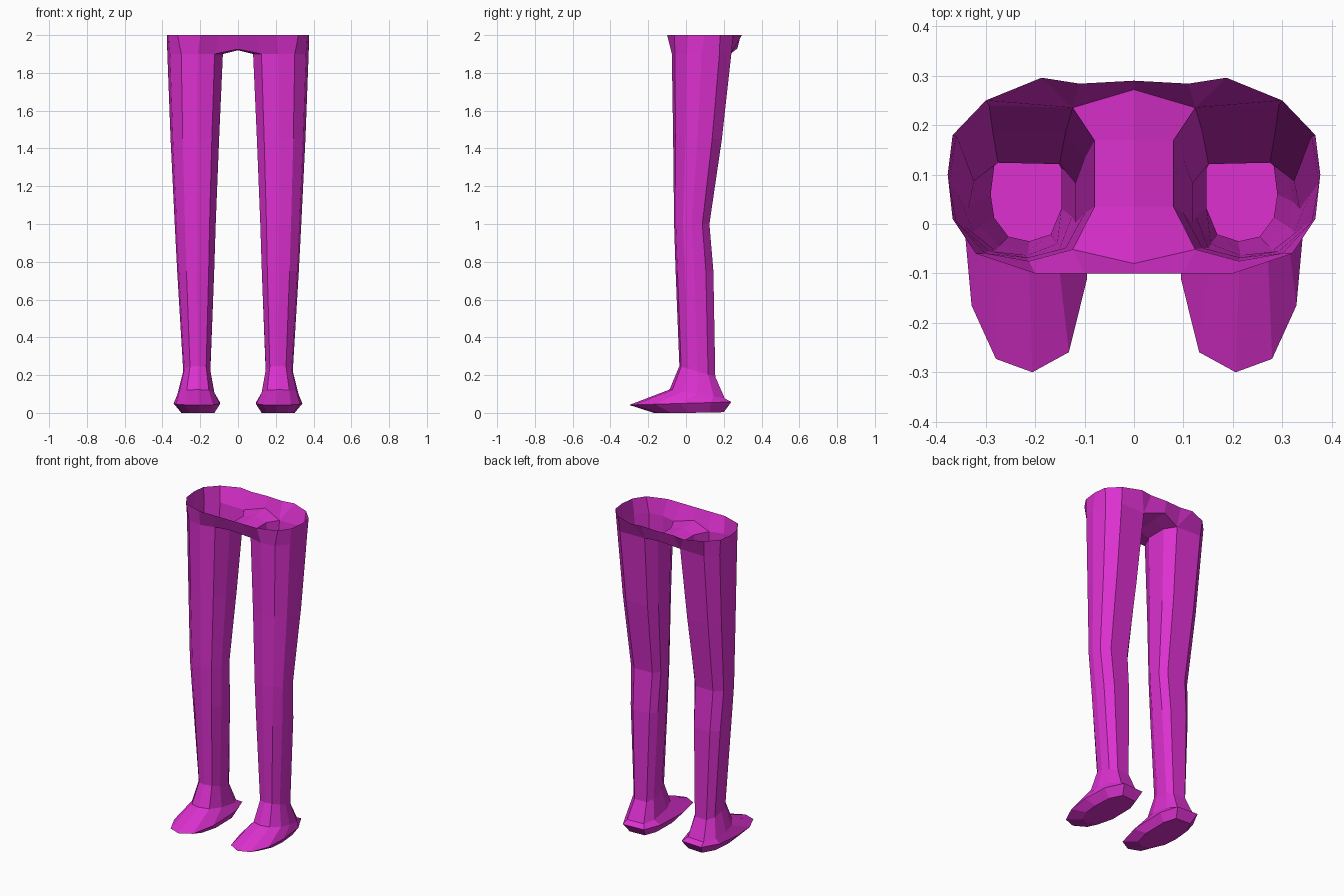
import bpy, bmesh

if "Cube" in bpy.data.objects:
    bpy.data.objects.remove(bpy.data.objects["Cube"])

# one flat colour
mat = bpy.data.materials.new("magenta")
mat.diffuse_color = (0.72, 0.03, 0.63, 1)
mat.use_nodes = True
mat.node_tree.nodes["Principled BSDF"].inputs["Base Color"].default_value = mat.diffuse_color

# unit cross-section of a leg: starts inner-back, runs round the outside to inner-front
PROFILE = [(-1, .55), (-.7, .97), (.45, 1), (.9, .6), (1, 0),
           (.9, -.5), (.5, -.9), (-.1, -1), (-.7, -.85), (-1, -.3)]

# leg sections: z, slope along y, x range, y range
SECTIONS = [
    (1.90, 0, .08, .374, -.075, .24),
    (1.45, 0, .10, .357, -.068, .19),
    (1.00, 0, .118, .335, -.063, .124),
    (0.75, 0, .126, .322, -.055, .145),
    (0.22, -.3, .147, .290, -.035, .155),
    (0.10, -.16, .125, .320, -.087, .205),
    (0.05, .03, .095, .341, -.30, .24),
    (0.00, .02, .125, .300, -.17, .20),
]

bm = bmesh.new()


def vert(x, y, z):
    return bm.verts.new((x, y, z))


def ring(z, slope, x0, x1, y0, y1):
    cx, hx, cy, hy = (x0 + x1) / 2, (x1 - x0) / 2, (y0 + y1) / 2, (y1 - y0) / 2
    return [vert(cx + px * hx, cy + py * hy, max(0, z + slope * py * hy))
            for px, py in PROFILE]


# hollow leg and foot
rings = [ring(*s) for s in SECTIONS]
n = len(PROFILE)
for a, b in zip(rings, rings[1:]):
    for i in range(n):
        j = (i + 1) % n
        bm.faces.new((a[i], a[j], b[j], b[i]))
bm.faces.new(rings[-1])

# open waist rim, joined to the outer side of the leg
top = rings[0]
rim = [vert(x, y, 2) for x, y in
       [(.11, .284), (.30, .25), (.367, .18), (.377, .10),
        (.367, .01), (.32, -.06), (.20, -.10), (.10, -.10)]]
for i in range(7):
    if i == 0:  # seat bulge at the back
        seat = vert(.187, .296, 2)
        bm.faces.new((top[1], rim[0], seat))
        bm.faces.new((top[1], seat, rim[1], top[2]))
    else:
        bm.faces.new((top[i + 1], rim[i], rim[i + 1], top[i + 2]))

# saddle between the legs, with front and back walls
back_top, front_top = vert(0, .29, 2), vert(0, -.10, 2)
back, mid_b, mid_f, front = (vert(0, .272, 1.93), vert(0, .17, 1.925),
                             vert(0, .035, 1.92), vert(0, -.08, 1.925))
for f in ((top[1], back, back_top, rim[0]), (top[0], mid_b, back, top[1]),
          (top[9], mid_f, mid_b, top[0]), (top[8], front, mid_f, top[9]),
          (top[8], rim[7], front_top, front)):
    bm.faces.new(f)

bmesh.ops.recalc_face_normals(bm, faces=bm.faces[:])
# outward check on the outer side of the leg
bm.normal_update()
outer = max(bm.faces, key=lambda f: f.calc_center_median().x)
if outer.normal.x < 0:
    bmesh.ops.reverse_faces(bm, faces=bm.faces[:])

mesh = bpy.data.meshes.new("legs")
bm.to_mesh(mesh)
bm.free()
mesh.materials.append(mat)
legs = bpy.data.objects.new("legs", mesh)
bpy.context.collection.objects.link(legs)

# second leg
mirror = legs.modifiers.new("mirror", 'MIRROR')
mirror.use_clip = True
